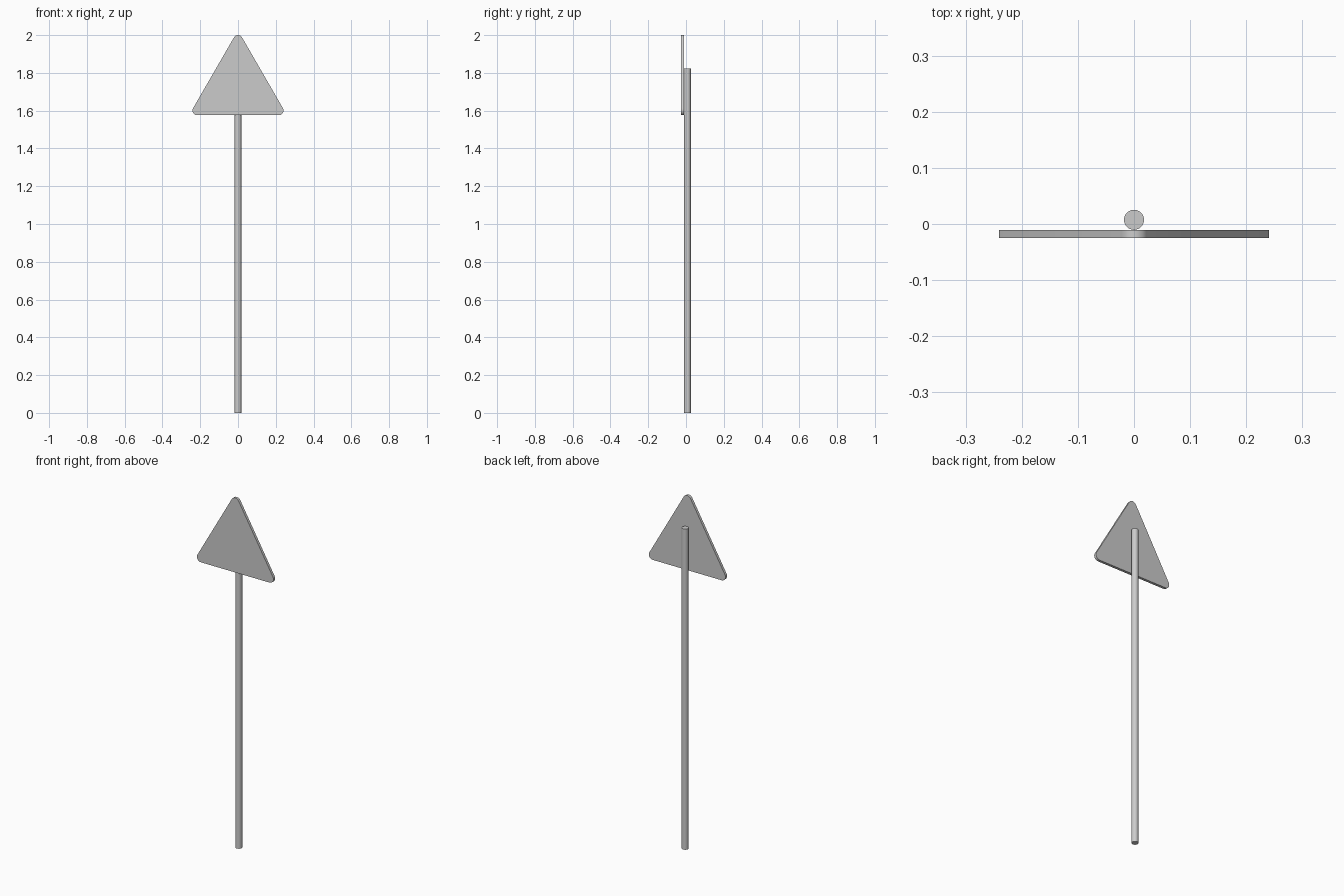
import bpy, bmesh, math

if "Cube" in bpy.data.objects:
    bpy.data.objects.remove(bpy.data.objects["Cube"])

POLE_R, POLE_H = 0.0178, 1.824
PLATE_T, CORNER_R, SIDE = 0.015, 0.025, 0.432
BACK = -(2 * POLE_R + PLATE_T) / 2      # front-most y, so the model is centred
TOP = 2.0


def smooth(obj):
    bpy.ops.object.select_all(action='DESELECT')
    obj.select_set(True)
    bpy.context.view_layer.objects.active = obj
    bpy.ops.object.shade_smooth_by_angle(angle=math.radians(30))


# round pole standing behind the plate
bpy.ops.mesh.primitive_cylinder_add(
    vertices=32, radius=POLE_R, depth=POLE_H,
    location=(0, BACK + PLATE_T + POLE_R, POLE_H / 2))
pole = bpy.context.object
pole.name = "pole"
smooth(pole)

# triangular sign plate: three corner arcs, extruded to thickness
tri_r = SIDE / math.sqrt(3)
centre_z = TOP - CORNER_R - tri_r
bm = bmesh.new()
outline = []
for corner in range(3):
    a = math.radians(90 + 120 * corner)
    for i in range(13):
        b = a + math.radians(-60 + 10 * i)
        outline.append(bm.verts.new((
            tri_r * math.cos(a) + CORNER_R * math.cos(b), BACK,
            centre_z + tri_r * math.sin(a) + CORNER_R * math.sin(b))))
face = bm.faces.new(outline)
ext = bmesh.ops.extrude_face_region(bm, geom=[face], use_keep_orig=True)
bmesh.ops.translate(bm, vec=(0, PLATE_T, 0),
                    verts=[g for g in ext["geom"] if isinstance(g, bmesh.types.BMVert)])
bmesh.ops.recalc_face_normals(bm, faces=bm.faces)
mesh = bpy.data.meshes.new("sign_plate")
bm.to_mesh(mesh)
bm.free()
plate = bpy.data.objects.new("sign_plate", mesh)
bpy.context.collection.objects.link(plate)
smooth(plate)
